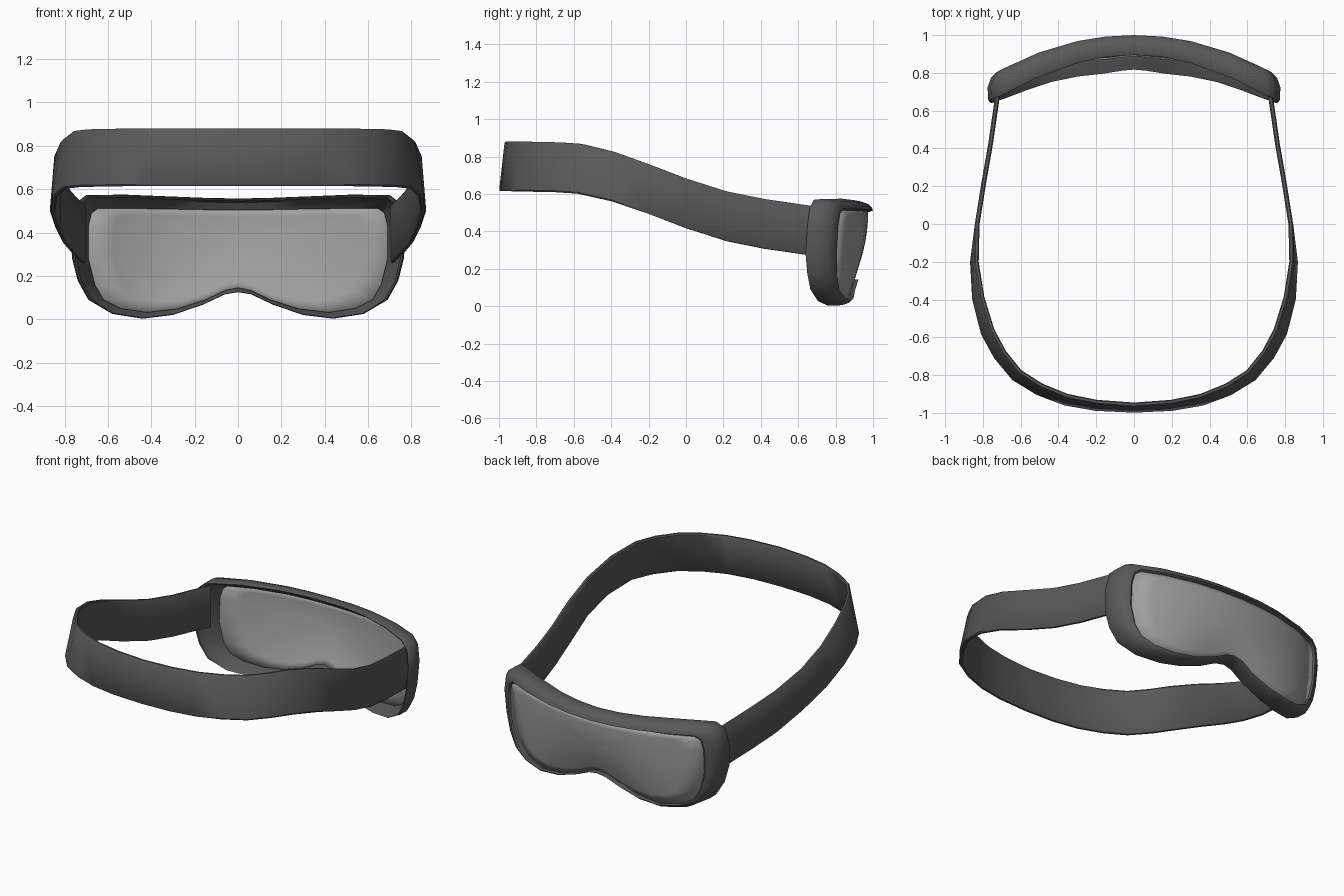
import bpy, bmesh, math
from mathutils import Vector

cube = bpy.data.objects.get("Cube")
if cube:
    bpy.data.objects.remove(cube)


def make_material(name, value):
    mat = bpy.data.materials.new(name)
    mat.use_nodes = True
    color = (value, value, value, 1)
    mat.diffuse_color = color
    mat.node_tree.nodes["Principled BSDF"].inputs["Base Color"].default_value = color
    return mat


def make_object(name, bm, mat):
    bmesh.ops.recalc_face_normals(bm, faces=bm.faces[:])
    mesh = bpy.data.meshes.new(name)
    bm.to_mesh(mesh)
    bm.free()
    mesh.materials.append(mat)
    for poly in mesh.polygons:
        poly.use_smooth = True
    mesh.set_sharp_from_angle(angle=math.radians(42))
    obj = bpy.data.objects.new(name, mesh)
    bpy.context.scene.collection.objects.link(obj)
    return obj


def bridge(bm, a, b, closed):
    """Quads between two equal rows of vertices."""
    n = len(a)
    for i in range(n if closed else n - 1):
        j = (i + 1) % n
        bm.faces.new((a[i], a[j], b[j], b[i]))


def lens_y(x, z):
    """Wraparound lens surface, pulled back towards the nose."""
    pull = 0.2 + 0.4 * math.exp(-(x / 0.3) ** 2)
    return 0.97 - 0.3 * x**2 - 0.1 * x**4 - pull * max(0, 0.505 - z) ** 2


dark = make_material("dark grey rubber", 0.1)
grey = make_material("grey lens", 0.35)

# Half outline from nose to brow: lens edge x, z and frame edge x, z
half = [(0, .145, 0, .125), (.06, .133, .06, .115), (.15, .09, .16, .068),
        (.28, .048, .3, .02), (.42, .032, .44, .003), (.54, .05, .58, .025),
        (.62, .09, .69, .09), (.66, .16, .74, .18), (.69, .28, .765, .28),
        (.69, .43, .775, .42), (.675, .49, .755, .53), (.645, .512, .7, .573),
        (.5, .511, .52, .575), (.3, .508, .3, .566), (.15, .505, .15, .56),
        (0, .503, 0, .557)]
outline = half + [(-a, b, -c, d) for a, b, c, d in half[-2:0:-1]]

# Frame: profile of (blend from lens edge to frame edge, depth behind the lip)
profile = [(0.15, 0), (0.45, 0.06), (0.8, 0.25), (1, 0.55), (0.97, 0.94),
           (0.9, 1), (0.8, 0.97), (0.65, 0.6)]
bm = bmesh.new()
rings = []
for lx, lz, ox, oz in outline:
    side = abs(lx) / 0.69
    y = lens_y(lx, lz)
    lip = 0.03 - 0.02 * side**2
    depth = 0.105 + 0.06 * side**2
    pts = [(lx, y - 0.015, lz), (lx, y + 0.004, lz)]
    for blend, back in profile:
        pts.append((lx + blend * (ox - lx), y + lip - back * depth,
                    lz + blend * (oz - lz)))
    rings.append([bm.verts.new(p) for p in pts])
for i, ring in enumerate(rings):
    bridge(bm, ring, rings[(i + 1) % len(rings)], True)
make_object("goggle_frame", bm, dark)

# Lens: concentric rings that follow the curved surface
bm = bmesh.new()
center_z = 0.33
prev = None
for k in range(6, 0, -1):
    s = k / 6
    row = []
    for lx, lz, ox, oz in outline:
        x, z = lx * s, center_z + (lz - center_z) * s
        row.append(bm.verts.new((x, lens_y(x, z), z)))
    if prev:
        bridge(bm, prev, row, True)
    prev = row
hub = bm.verts.new((0, lens_y(0, center_z), center_z))
for i, v in enumerate(prev):
    bm.faces.new((v, prev[(i + 1) % len(prev)], hub))
lens = make_object("lens", bm, grey)
shell = lens.modifiers.new("thickness", "SOLIDIFY")
shell.thickness = 0.008
shell.offset = 0

# Strap: chamfered band swept around the back of the head
path = [(0, -.972, .748), (.2, -.96, .748), (.36, -.93, .748), (.5, -.875, .747),
        (.62, -.8, .745), (.71, -.69, .743), (.775, -.57, .735), (.825, -.39, .693),
        (.845, -.2, .627), (.83, 0, .55), (.795, .22, .48), (.76, .42, .44),
        (.715, .73, .395)]
path = [Vector((-x, y, z)) for x, y, z in path[:0:-1]] + [Vector(p) for p in path]
section = [(0.006, 0.133), (0.0125, 0.125), (0.0125, -0.125), (0.006, -0.133)]
section += [(-u, v) for u, v in reversed(section)]
bm = bmesh.new()
rows = []
for i, p in enumerate(path):
    tangent = path[min(i + 1, len(path) - 1)] - path[max(i - 1, 0)]
    out = Vector((tangent.y, -tangent.x, 0)).normalized()
    tilt = 0.015 * min(1, max(0, -p.y / 0.5)) * (1 + abs(p.x))
    rows.append([bm.verts.new(p + out * (u - tilt * v / 0.133) + Vector((0, 0, v)))
                 for u, v in section])
for a, b in zip(rows, rows[1:]):
    bridge(bm, a, b, True)
bm.faces.new(rows[0])
bm.faces.new(rows[-1])
make_object("head_strap", bm, dark)
